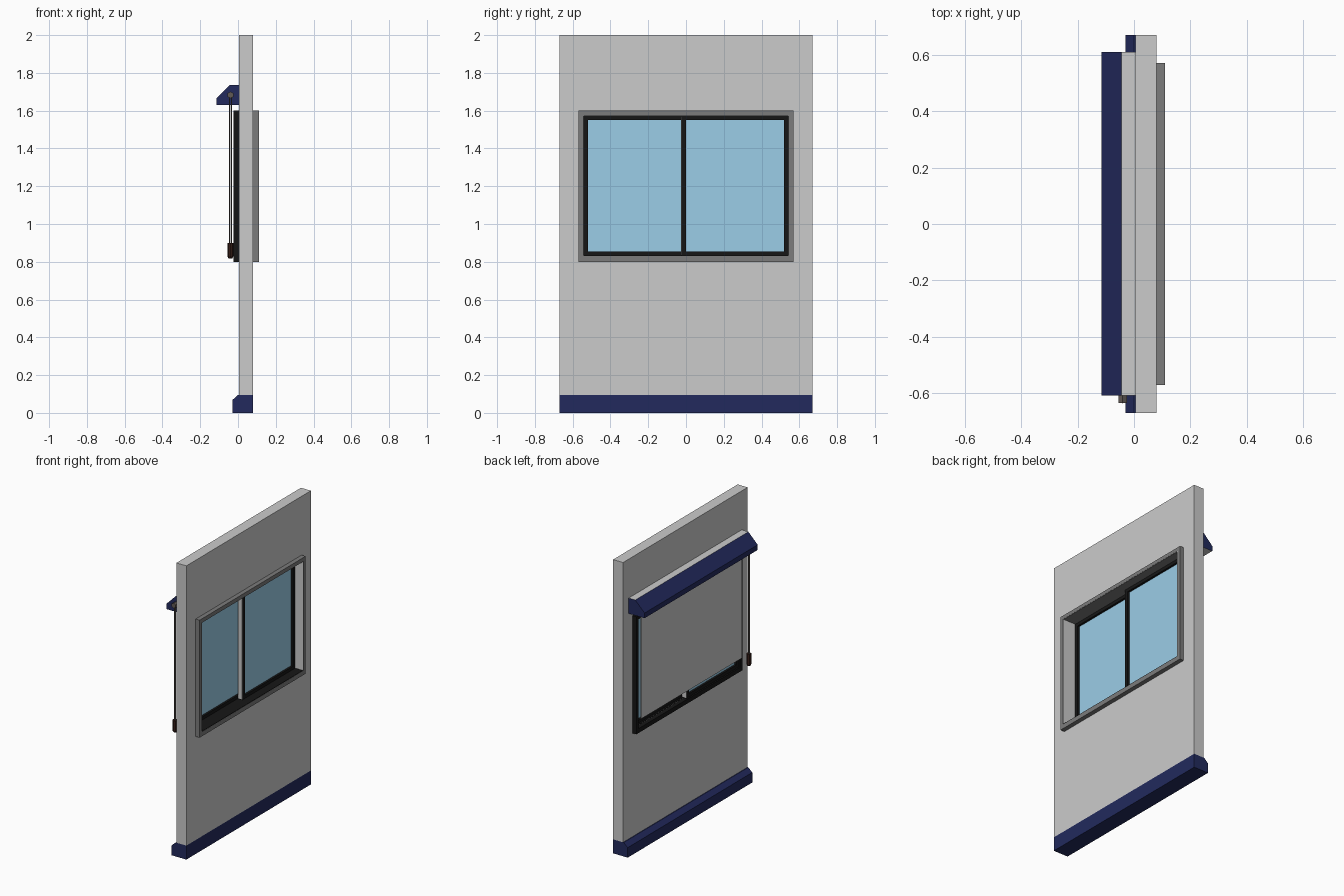
import bpy, bmesh, math

if "Cube" in bpy.data.objects:
    bpy.data.objects.remove(bpy.data.objects["Cube"])


def mat(name, r, g, b):
    m = bpy.data.materials.new(name)
    m.diffuse_color = (r, g, b, 1)
    m.use_nodes = True
    m.node_tree.nodes["Principled BSDF"].inputs["Base Color"].default_value = m.diffuse_color
    return m


GREY = mat("plain_grey", 0.8, 0.8, 0.8)
NAVY = mat("navy", 0.016, 0.023, 0.11)
TRIM = mat("dark_grey", 0.2, 0.2, 0.2)
BLACK = mat("black", 0.008, 0.008, 0.008)
GLASS = mat("glass_blue", 0.33, 0.61, 0.8)
BROWN = mat("brown", 0.035, 0.012, 0.008)
CORD = mat("cord_grey", 0.12, 0.1, 0.09)


def finish(name, bm, *mats):
    bmesh.ops.recalc_face_normals(bm, faces=bm.faces)
    me = bpy.data.meshes.new(name)
    bm.to_mesh(me)
    bm.free()
    for m in mats:
        me.materials.append(m)
    ob = bpy.data.objects.new(name, me)
    bpy.context.collection.objects.link(ob)
    return ob


def box(name, x, y, z, m):
    bm = bmesh.new()
    bmesh.ops.create_cube(bm, size=1)
    for v in bm.verts:
        v.co = [r[0] if c < 0 else r[1] for c, r in zip(v.co, (x, y, z))]
    return finish(name, bm, m)


def profile(name, pts, y, *mats, horizontal=0):
    """Extrude an x-z outline along y; horizontal faces take another material slot."""
    bm = bmesh.new()
    a, b = ([bm.verts.new((px, yy, pz)) for px, pz in pts] for yy in y)
    bm.faces.new(a)
    bm.faces.new(b[::-1])
    for i in range(len(pts)):
        j = (i + 1) % len(pts)
        f = bm.faces.new((a[i], b[i], b[j], a[j]))
        if abs(pts[i][1] - pts[j][1]) < 1e-6:
            f.material_index = horizontal
    return finish(name, bm, *mats)


def frame(name, x, outer, inner, m):
    """Rectangular ring in the y-z plane, given as (y0, y1, z0, z1)."""
    bm = bmesh.new()
    rings = []
    for px in x:
        for y0, y1, z0, z1 in (outer, inner):
            rings.append([bm.verts.new((px, y, z)) for y, z in
                          ((y0, z0), (y1, z0), (y1, z1), (y0, z1))])
    o0, i0, o1, i1 = rings
    for p, q in ((o0, i0), (i0, i1), (i1, o1), (o1, o0)):
        for k in range(4):
            n = (k + 1) % 4
            bm.faces.new((p[k], p[n], q[n], q[k]))
    return finish(name, bm, m)


def rod(name, x, y, z0, z1, r0, r1, n, m):
    bm = bmesh.new()
    bmesh.ops.create_cone(bm, cap_ends=True, segments=n, radius1=r0, radius2=r1, depth=z1 - z0)
    ob = finish(name, bm, m)
    ob.location = (x, y, (z0 + z1) / 2)
    return ob


OPEN = (-0.545, 0.545, 0.83, 1.575)
EDGE = (-0.57, 0.57, 0.8, 1.6)

# wall with window opening, and skirting
frame("wall", (0.005, 0.08), (-0.67, 0.67, 0.095, 2.0), OPEN, GREY)
profile("skirting", [(-0.03, 0), (0.08, 0), (0.08, 0.095), (0, 0.095), (-0.03, 0.068)],
        (-0.67, 0.67), NAVY)

# window surrounds on both sides of the wall
frame("outer_trim", (0.08, 0.11), EDGE, OPEN, TRIM)
frame("inner_trim", (-0.025, 0.005), EDGE, OPEN, BLACK)

# linings of the opening
for side, s in (("left", -1), ("right", 1)):
    box(side + "_lining", (0.006, 0.109), sorted((s * 0.542, s * 0.546)), (0.83, 1.575), GREY)
box("top_lining", (0.006, 0.109), (-0.545, 0.545), (1.572, 1.576), TRIM)
box("sill_lining", (0.006, 0.109), (-0.545, 0.545), (0.829, 0.833), BLACK)

# two overlapping sliding sashes, with grey meeting edges
for side, y0, y1, x0, end in (("left", -0.543, 0.02, -0.018, 0.02),
                              ("right", -0.025, 0.543, 0.017, -0.025)):
    x1 = x0 + 0.034
    frame(side + "_sash", (x0, x1), (y0, y1, 0.832, 1.573),
          (y0 + 0.025, y1 - 0.025, 0.855, 1.55), BLACK)
    xm = (x0 + x1) / 2
    box(side + "_glass", (xm - 0.003, xm + 0.003), (y0 + 0.024, y1 - 0.024),
        (0.854, 1.551), GLASS)
    box(side + "_sash_edge", (x0 + 0.001, x1 - 0.001), (end - 0.001, end + 0.001),
        (0.835, 1.57), GREY)

# blind cassette and hanging blind
profile("blind_cassette", [(-0.115, 1.63), (0.005, 1.63), (0.005, 1.735),
                           (-0.045, 1.735), (-0.115, 1.665)],
        (-0.607, 0.61), NAVY, GREY, horizontal=1)
box("blind_sheet", (-0.043, -0.037), (-0.54, 0.54), (0.9, 1.64), GREY)

# pull cord: pulley, two strands and a weight
pulley = rod("cord_pulley", -0.04, -0.62, 1.67, 1.70, 0.018, 0.018, 6, CORD)
pulley.location.z = 1.683
pulley.rotation_euler = (math.pi / 2, 0, 0)
for side, x in (("back", -0.045), ("front", -0.035)):
    rod(side + "_cord", x, -0.62, 0.895, 1.683, 0.003, 0.003, 6, CORD)
rod("cord_weight", -0.04, -0.62, 0.83, 0.9, 0.016, 0.016, 8, BROWN)
rod("cord_weight_tip", -0.04, -0.62, 0.818, 0.83, 0.01, 0.016, 8, BROWN)
